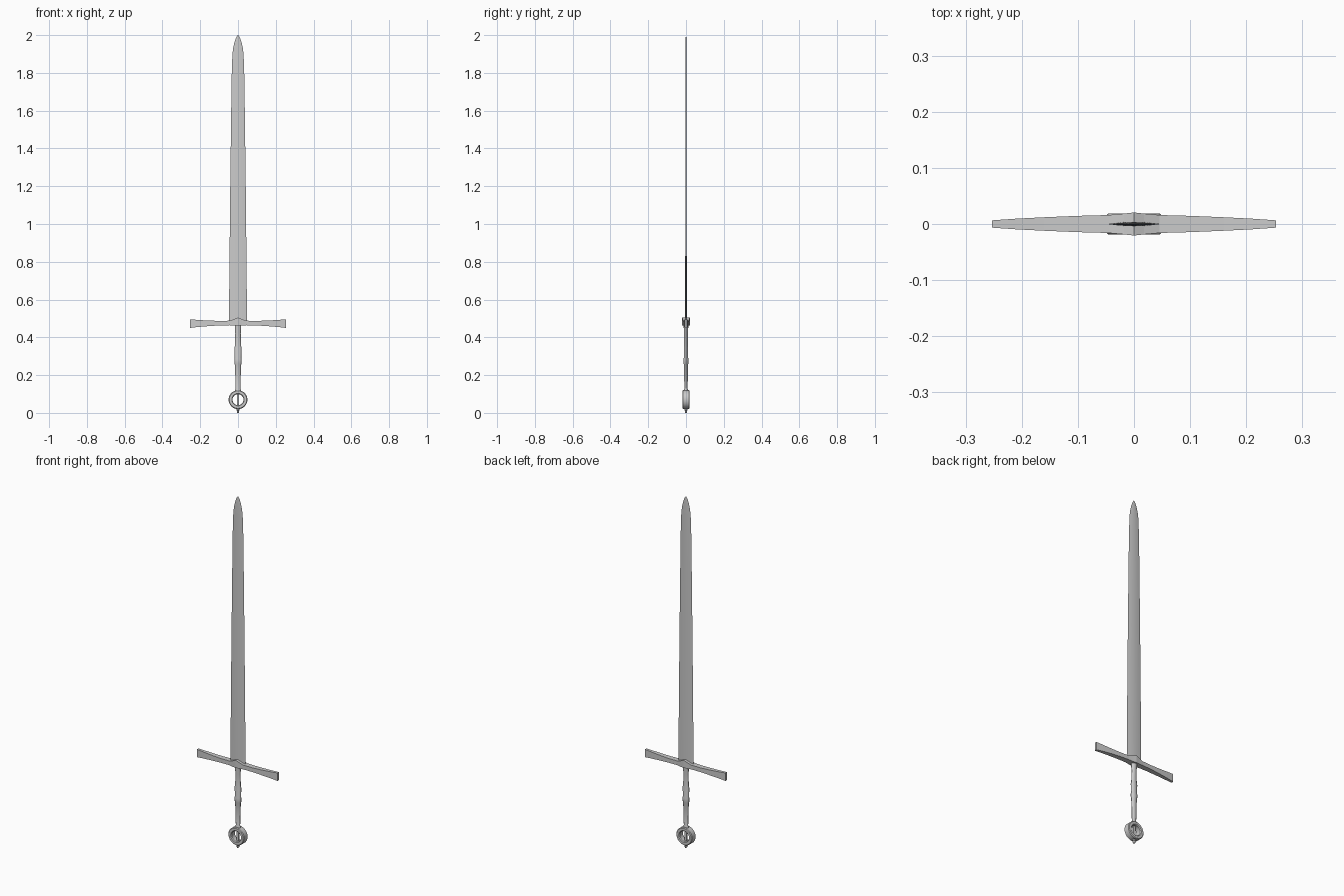
import bpy, bmesh, math


def finish(name, bm, smooth=None):
    bmesh.ops.recalc_face_normals(bm, faces=bm.faces)
    me = bpy.data.meshes.new(name)
    bm.to_mesh(me)
    bm.free()
    ob = bpy.data.objects.new(name, me)
    bpy.context.collection.objects.link(ob)
    if smooth:
        bpy.ops.object.select_all(action='DESELECT')
        bpy.context.view_layer.objects.active = ob
        ob.select_set(True)
        bpy.ops.object.shade_smooth_by_angle(angle=math.radians(smooth))
    return ob


def loft(name, sections, smooth=None, closed=False):
    """Skin a list of equal-length point loops; cap the ends unless closed."""
    bm = bmesh.new()
    loops = [[bm.verts.new(p) for p in s] for s in sections]
    n = len(loops[0])
    pairs = list(zip(loops, loops[1:])) + ([(loops[-1], loops[0])] if closed else [])
    for a, b in pairs:
        for i in range(n):
            j = (i + 1) % n
            bm.faces.new((a[i], a[j], b[j], b[i]))
    if not closed:
        bm.faces.new(loops[0])
        bm.faces.new(loops[-1])
    return finish(name, bm, smooth)


def ellipse(rx, ry, z, n=16):
    return [(rx * math.cos(math.tau * i / n), ry * math.sin(math.tau * i / n), z)
            for i in range(n)]


# Blade: flattened diamond section with a central ridge, curving to the tip
blade = [(0.475, 0.048, 0.0042), (0.80, 0.045, 0.004), (1.20, 0.041, 0.0036),
         (1.60, 0.036, 0.0032), (1.80, 0.033, 0.003), (1.90, 0.0295, 0.0028),
         (1.935, 0.025, 0.0026), (1.965, 0.018, 0.0022), (1.985, 0.0105, 0.0016),
         (1.996, 0.0045, 0.001), (2.0, 0.0008, 0.0004)]
loft("blade", [[(w, 0, z), (0.6 * w, 0.6 * t, z), (0, t, z), (-0.6 * w, 0.6 * t, z),
                (-w, 0, z), (-0.6 * w, -0.6 * t, z), (0, -t, z), (0.6 * w, -0.6 * t, z)]
               for z, w, t in blade], smooth=15)

# Crossguard: flared arms rising to a point in the middle (x, half depth, bottom, top)
arm = [(0, 0.0205, 0.462, 0.505), (0.018, 0.0185, 0.462, 0.497), (0.045, 0.016, 0.464, 0.488),
       (0.10, 0.0145, 0.463, 0.487), (0.16, 0.012, 0.459, 0.489),
       (0.21, 0.0095, 0.455, 0.492), (0.253, 0.0065, 0.450, 0.495)]
profile = [(-x, d, b, t) for x, d, b, t in reversed(arm[1:])] + arm
loft("crossguard", [[(x, -d, b), (x, d, b), (x, d, t), (x, -d, t)] for x, d, b, t in profile])

# Grip: oval handle with a swollen waist and collars (z, half width, half depth)
grip = [(0.112, 0.016, 0.011), (0.122, 0.016, 0.011), (0.128, 0.0125, 0.009),
        (0.20, 0.0145, 0.0095), (0.255, 0.0165, 0.0105), (0.262, 0.0185, 0.0125),
        (0.285, 0.0195, 0.013), (0.292, 0.0180, 0.0115), (0.345, 0.0195, 0.0115),
        (0.355, 0.0165, 0.010), (0.42, 0.0145, 0.0105), (0.45, 0.0165, 0.012),
        (0.468, 0.0170, 0.0125)]
loft("grip", [ellipse(rx, ry, z) for z, rx, ry in grip], smooth=30)

# Ring pommel: bevelled profile swept around the y axis
ring = [(0.050, -0.015), (0.046, -0.0185), (0.033, -0.0185), (0.029, -0.014),
        (0.029, 0.014), (0.033, 0.0185), (0.046, 0.0185), (0.050, 0.015)]
N = 32
loft("pommel_ring", [[(r * math.cos(math.tau * k / N), y, 0.070 + r * math.sin(math.tau * k / N))
                      for r, y in ring] for k in range(N)], smooth=30, closed=True)

# Tang visible through the ring, and the peened button beneath it
loft("tang", [[(-0.0065, -0.004, z), (0.0065, -0.004, z), (0.0065, 0.004, z), (-0.0065, 0.004, z)]
              for z in (0.022, 0.118)])
button = [(0.0, 0.004), (0.004, 0.0065), (0.013, 0.0065), (0.015, 0.009), (0.024, 0.009)]
loft("peen_button", [ellipse(r, r, z, 12) for z, r in button], smooth=30)
